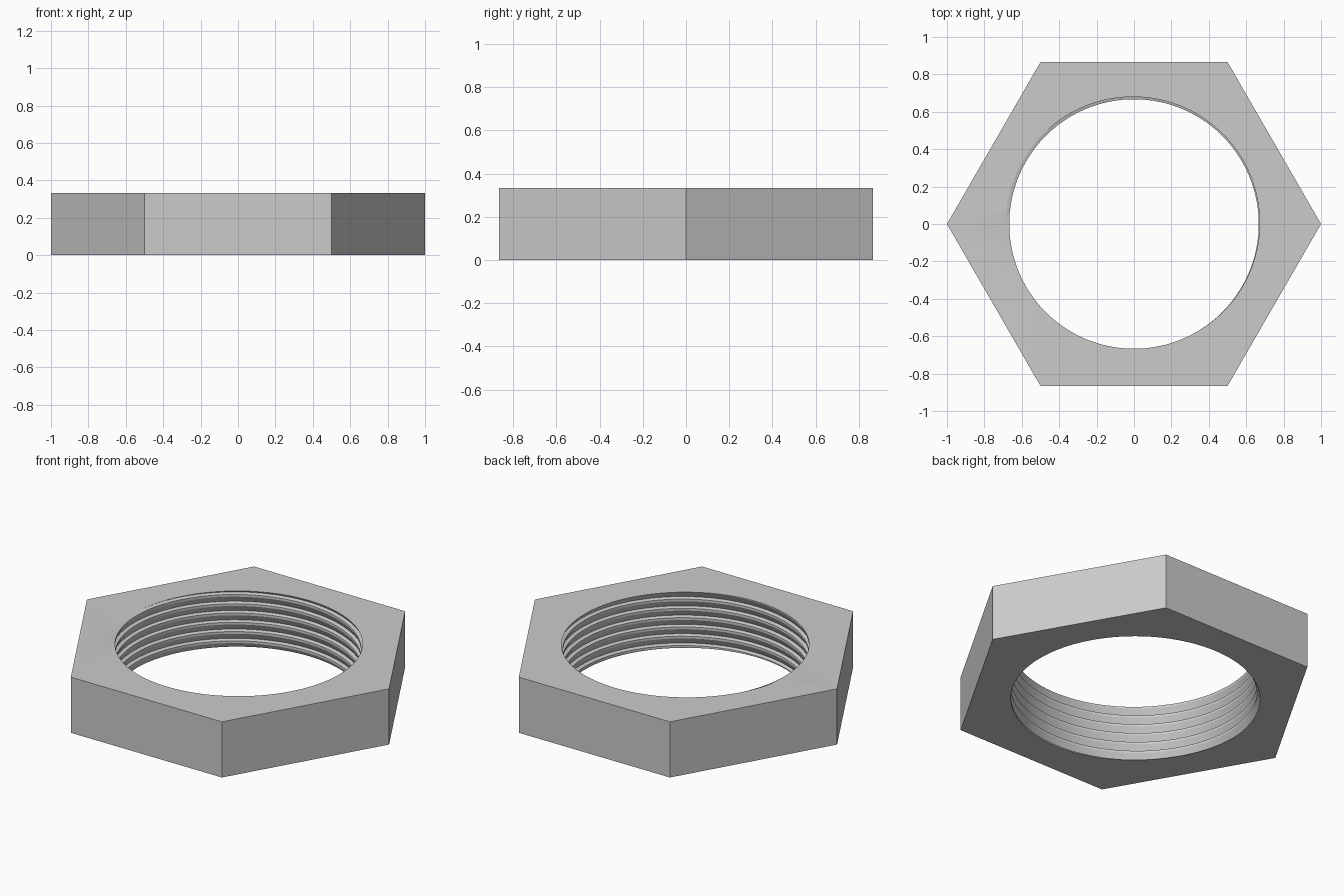
import bpy
import bmesh
from math import cos, sin, pi, radians
from mathutils import Vector

if "Cube" in bpy.data.objects:
    bpy.data.objects.remove(bpy.data.objects["Cube"], do_unlink=True)

HEIGHT = 0.333
PITCH = HEIGHT / 6
COLUMNS = 120
TURNS = 10
# Thread profile over one pitch: (fraction of pitch, radius)
PROFILE = [(0, 0.687), (0.65, 0.667), (0.89, 0.667)]
STEP = len(PROFILE)
ROWS = TURNS * STEP
START = HEIGHT - PITCH * (8 + 175 / 360)

bm = bmesh.new()

# Helical thread wall, longer than needed; each turn joins the next one up
columns = []
for i in range(COLUMNS):
    angle = 2 * pi * i / COLUMNS
    column = []
    for j in range(ROWS + 1):
        turn, k = divmod(j, STEP)
        part, radius = PROFILE[k]
        z = START + PITCH * (turn + part + i / COLUMNS)
        column.append(bm.verts.new((radius * cos(angle), radius * sin(angle), z)))
    columns.append(column)
columns.append(columns[0][STEP:])
for a, b in zip(columns, columns[1:]):
    for j in range(min(len(a), len(b)) - 1):
        bm.faces.new((a[j], a[j + 1], b[j + 1], b[j]))

# Trim the thread flush with both flat ends
for z, direction in ((0, -1), (HEIGHT, 1)):
    bmesh.ops.bisect_plane(bm, geom=bm.verts[:] + bm.edges[:] + bm.faces[:], dist=1e-5,
                           plane_co=(0, 0, z), plane_no=(0, 0, direction), clear_outer=True)
rims = [[e for e in bm.edges if e.is_boundary
         and all(abs(v.co.z - z) < 1e-4 for v in e.verts)] for z in (0, HEIGHT)]

# Six outer flats
rings = [[bm.verts.new((cos(i * pi / 3), sin(i * pi / 3), z)) for i in range(6)]
         for z in (0, HEIGHT)]
for i in range(6):
    n = (i + 1) % 6
    bm.faces.new((rings[0][i], rings[0][n], rings[1][n], rings[1][i]))

# Flat ends between the hexagon and the thread
for rim, ring, direction in zip(rims, rings, (-1, 1)):
    outline = [bm.edges.get((ring[i], ring[(i + 1) % 6])) for i in range(6)]
    bmesh.ops.triangle_fill(bm, use_beauty=True, edges=rim + outline,
                            normal=Vector((0, 0, direction)))
bmesh.ops.recalc_face_normals(bm, faces=bm.faces[:])

mesh = bpy.data.meshes.new("hex_nut")
bm.to_mesh(mesh)
bm.free()
nut = bpy.data.objects.new("hex_nut", mesh)
bpy.context.collection.objects.link(nut)

# Plain grey metal
grey = bpy.data.materials.new("light_grey")
grey.use_nodes = True
colour = (0.6, 0.6, 0.6, 1)
grey.diffuse_color = colour
grey.node_tree.nodes["Principled BSDF"].inputs["Base Color"].default_value = colour
mesh.materials.append(grey)

bpy.ops.object.select_all(action="DESELECT")
nut.select_set(True)
bpy.context.view_layer.objects.active = nut
bpy.ops.object.shade_smooth_by_angle(angle=radians(20))
